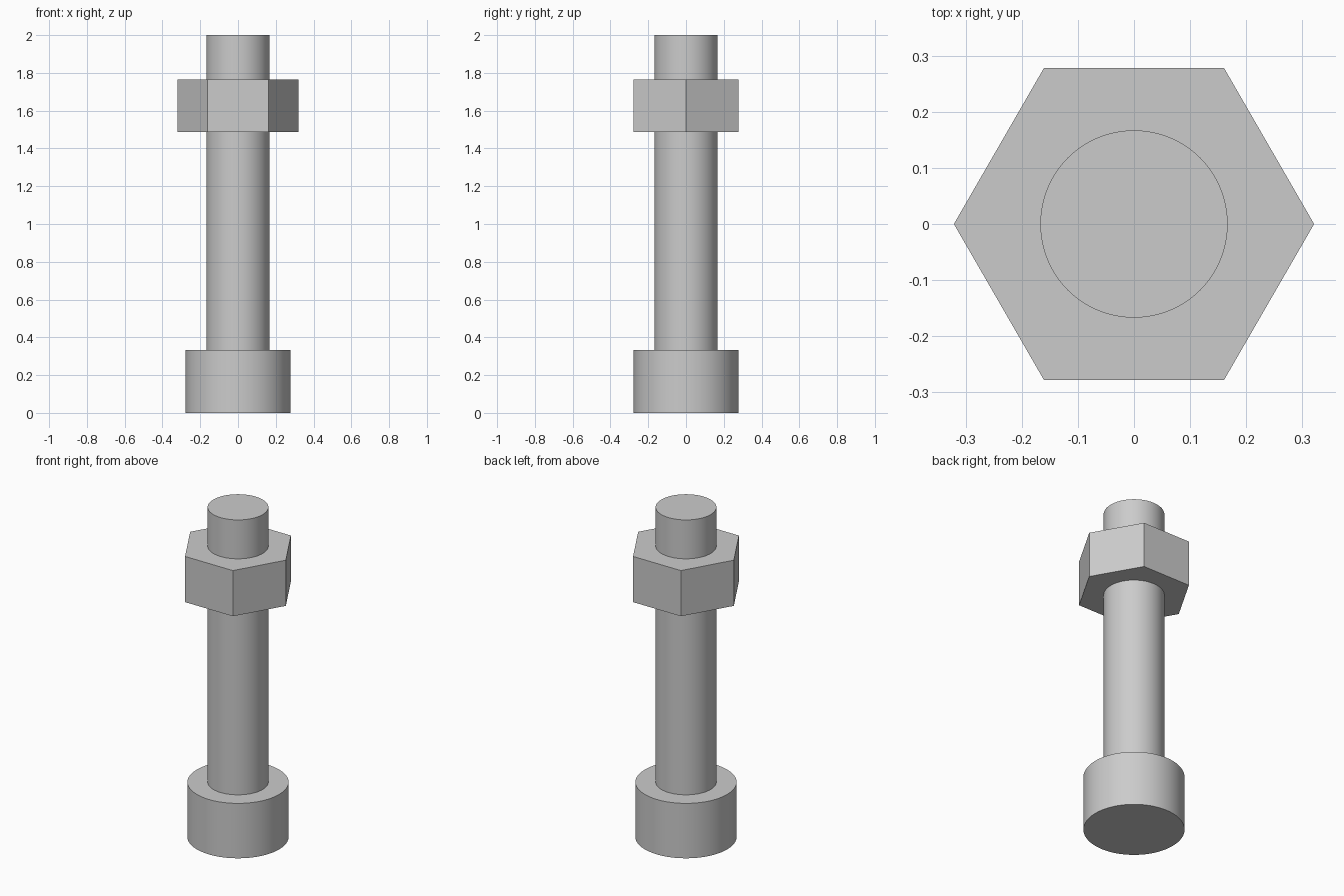
import bpy
import bmesh
from math import cos, sin, tau, radians

cube = bpy.data.objects.get("Cube")
if cube:
    bpy.data.objects.remove(cube, do_unlink=True)

# Single plain steel colour
steel = bpy.data.materials.new("steel_grey")
steel.use_nodes = True
colour = (0.6, 0.6, 0.6, 1.0)
steel.diffuse_color = colour
steel.node_tree.nodes["Principled BSDF"].inputs["Base Color"].default_value = colour


def ring(bm, radius, sides, z):
    return [bm.verts.new((radius * cos(tau * i / sides), radius * sin(tau * i / sides), z))
            for i in range(sides)]


def bridge(bm, low, high):
    n = len(low)
    for i in range(n):
        j = (i + 1) % n
        bm.faces.new((low[i], low[j], high[j], high[i]))


def prism(name, radius, sides, z0, z1, smooth=False):
    """Upright capped prism with its first corner on +x."""
    bm = bmesh.new()
    low, high = ring(bm, radius, sides, z0), ring(bm, radius, sides, z1)
    bridge(bm, low, high)
    bm.faces.new(low[::-1])
    bm.faces.new(high)
    mesh = bpy.data.meshes.new(name)
    bm.to_mesh(mesh)
    bm.free()
    mesh.materials.append(steel)
    obj = bpy.data.objects.new(name, mesh)
    bpy.context.collection.objects.link(obj)
    if smooth:
        bpy.ops.object.select_all(action="DESELECT")
        obj.select_set(True)
        bpy.context.view_layer.objects.active = obj
        bpy.ops.object.shade_smooth_by_angle(angle=radians(30))
    return obj


HEAD_TOP = 0.333

# Round head, long shank and hexagonal nut
prism("bolt_head", 0.278, 96, 0.0, HEAD_TOP, smooth=True)
prism("bolt_shank", 0.167, 96, HEAD_TOP, 2.0, smooth=True)
prism("hex_nut", 0.321, 6, 1.487, 1.764)
